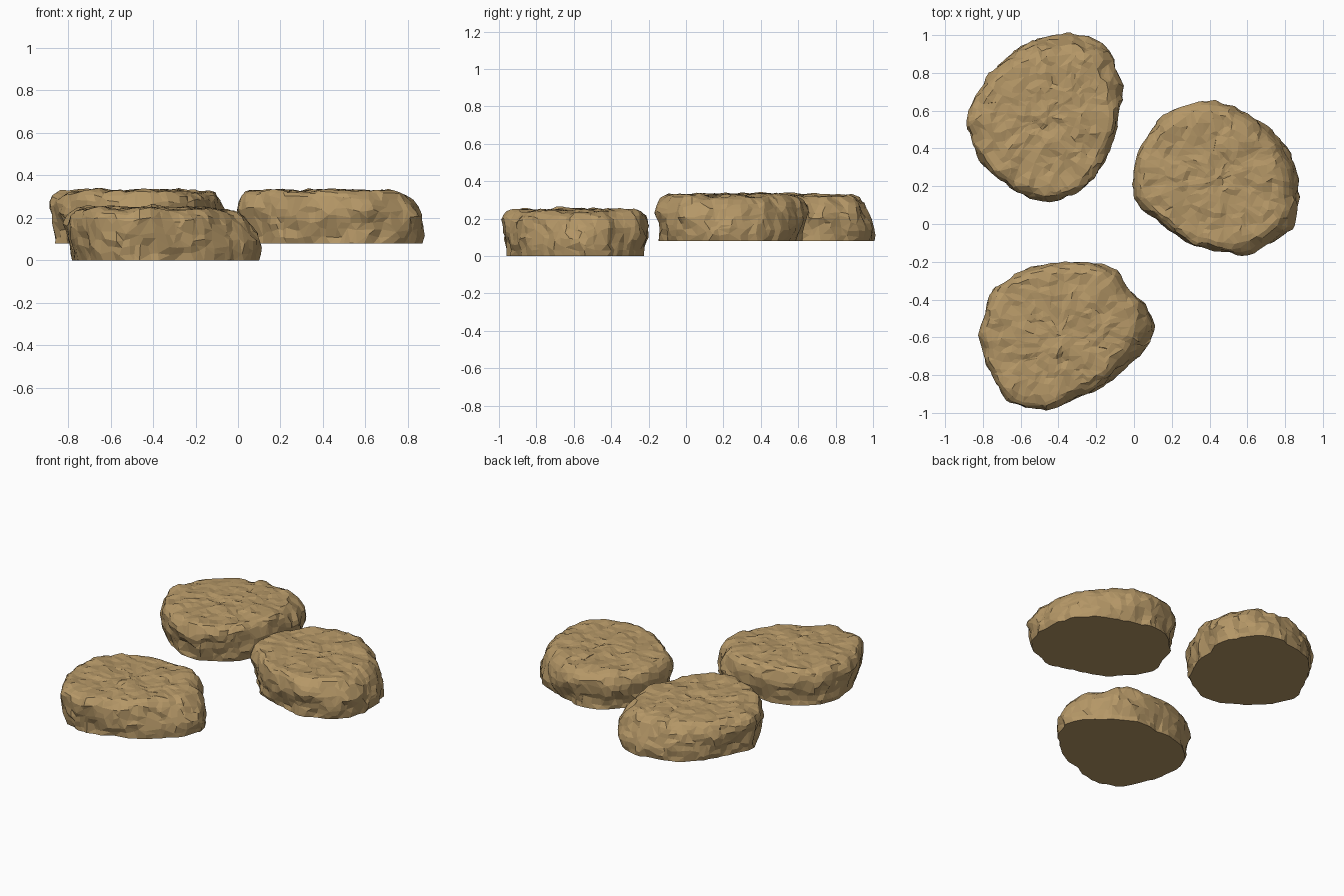
import bpy, bmesh, math, random
from mathutils import Vector, noise

if "Cube" in bpy.data.objects:
    bpy.data.objects.remove(bpy.data.objects["Cube"])

random.seed(4)
mat = bpy.data.materials.new("sandstone")
mat.diffuse_color = (0.46, 0.31, 0.135, 1)
mat.use_nodes = True
mat.node_tree.nodes["Principled BSDF"].inputs["Base Color"].default_value = mat.diffuse_color

# Side profiles as (outline scale, height): undercut sides and one sloping end
UNDERCUT = [(.93, 0), (.94, .03), (.955, .065), (.975, .10), (.99, .135), (1, .165), (.99, .195), (.965, .218), (.925, .235), (.87, .245)]
SLOPING = [(.985, 0), (.995, .03), (1, .06), (.99, .09), (.97, .12), (.945, .145), (.91, .175), (.87, .2), (.82, .222), (.76, .238)]
TOP = [.91, .82, .73, .64, .55, .46, .37, .28, .18, .09]
STEPS = 8


def smooth_loop(pts):
    """Closed Catmull-Rom curve through the outline points."""
    out, n = [], len(pts)
    for i in range(n):
        a, b, c, d = (Vector(pts[(i + k) % n]) for k in (-1, 0, 1, 2))
        for j in range(STEPS):
            t = j / STEPS
            out.append(.5 * (2 * b + (c - a) * t + (2 * a - 5 * b + 4 * c - d) * t * t
                             + (3 * b - a - 3 * c + d) * t ** 3))
    return out


def roughen(p, z0, seed):
    """Chip the sides and ripple the top, keeping the base flat."""
    q = p + Vector((seed, seed * 2, 0))
    low = max(1 - p.z / .25, 0)
    d = (noise.noise_vector(q * 6) * (.008 + .016 * low)
         + noise.noise_vector(q * 12) * .018
         + noise.noise_vector(q * 25) * .012)
    d.z = 0 if p.z == 0 else d.z * .8 * min(1, p.z / .06)
    r = p + d
    return Vector((r.x, r.y, max(r.z, 0) + z0))


def make_rock(name, pts, z0, slope_deg, seed):
    loop = smooth_loop(pts)
    centre = sum(loop, Vector((0, 0))) / len(loop)
    n = len(loop)
    bm = bmesh.new()
    rings = []
    for k in range(len(UNDERCUT) + len(TOP)):
        ring = []
        for m in range(n):
            # uneven spacing breaks up the grid
            p = loop[m].lerp(loop[(m + 1) % n], random.uniform(-.35, .35) + .35)
            v = p - centre
            ang = math.atan2(v.y, v.x) - math.radians(slope_deg)
            w = max(0, math.cos(ang)) ** 1.2
            i = min(k, len(UNDERCUT) - 1)
            s = UNDERCUT[i][0] * (1 - w) + SLOPING[i][0] * w
            z = UNDERCUT[i][1] * (1 - w) + SLOPING[i][1] * w
            if k > i:
                f = TOP[k - i - 1]
                s *= f
                z += (.251 - z) * (1 - f)
            xy = centre + v * s
            ring.append(bm.verts.new(roughen(Vector((xy.x, xy.y, z)), z0, seed)))
        rings.append(ring)
    for r0, r1 in zip(rings, rings[1:]):
        for i in range(n):
            j = (i + 1) % n
            bm.faces.new((r0[i], r0[j], r1[j], r1[i]))
    hub = bm.verts.new((centre.x, centre.y, .25 + z0))
    for i in range(n):
        bm.faces.new((rings[-1][i], rings[-1][(i + 1) % n], hub))
    bm.faces.new(rings[0])
    bmesh.ops.recalc_face_normals(bm, faces=bm.faces)
    me = bpy.data.meshes.new(name)
    bm.to_mesh(me)
    bm.free()
    me.materials.append(mat)
    ob = bpy.data.objects.new(name, me)
    bpy.context.collection.objects.link(ob)
    # Irregular chiselled facets
    dec = ob.modifiers.new("facets", 'DECIMATE')
    dec.ratio = .4


# Front left stone, on the ground
make_rock("front_stone", [(-.81, -.58), (-.77, -.39), (-.65, -.27), (-.41, -.21), (-.17, -.215),
                          (0, -.35), (.095, -.53), (.03, -.69), (-.13, -.84), (-.29, -.93),
                          (-.49, -.985), (-.68, -.92), (-.77, -.78)], 0, -10, 3.1)
# Back left stone, raised
make_rock("back_stone", [(-.88, .52), (-.84, .66), (-.72, .85), (-.55, .97), (-.34, 1.0),
                         (-.16, .94), (-.065, .75), (-.095, .51), (-.16, .33), (-.26, .20),
                         (-.43, .12), (-.65, .19), (-.80, .32)], .08, 75, 7.7)
# Right stone, raised
make_rock("right_stone", [(-.01, .19), (.035, .40), (.16, .57), (.37, .65), (.56, .60),
                          (.72, .49), (.84, .36), (.875, .15), (.83, -.03), (.64, -.145),
                          (.40, -.135), (.22, -.06), (.06, .07)], .08, 10, 12.3)
